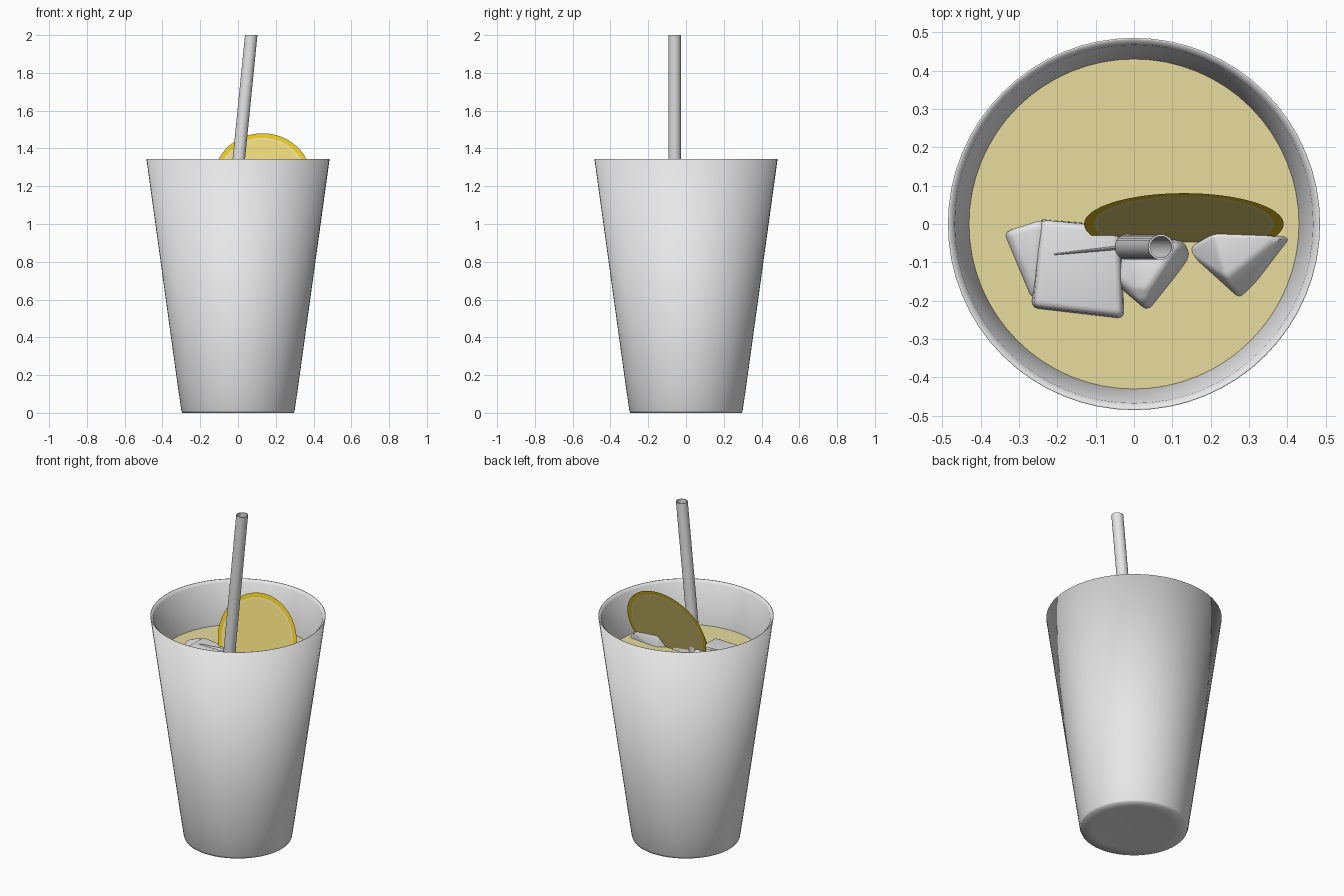
import bpy, bmesh, math
from mathutils import Vector, Matrix

cube = bpy.data.objects.get("Cube")
if cube:
    bpy.data.objects.remove(cube, do_unlink=True)


def material(name, r, g, b):
    m = bpy.data.materials.new(name)
    m.use_nodes = True
    m.diffuse_color = (r, g, b, 1)
    m.node_tree.nodes["Principled BSDF"].inputs["Base Color"].default_value = (r, g, b, 1)
    return m


CUP = material("cup white", 0.8, 0.8, 0.8)
STRAW = material("straw white", 0.78, 0.78, 0.78)
ICE = material("ice white", 0.82, 0.82, 0.82)
DRINK = material("lemonade", 0.8, 0.72, 0.34)
RIND = material("lemon rind", 0.84, 0.6, 0.02)
PITH = material("lemon pith", 0.88, 0.83, 0.5)
FLESH = material("lemon flesh", 0.84, 0.7, 0.2)


def finish(name, bm, *mats, angle=None):
    mesh = bpy.data.meshes.new(name)
    bm.to_mesh(mesh)
    bm.free()
    obj = bpy.data.objects.new(name, mesh)
    bpy.context.collection.objects.link(obj)
    for m in mats:
        mesh.materials.append(m)
    if angle is not None:
        bpy.ops.object.select_all(action="DESELECT")
        obj.select_set(True)
        bpy.context.view_layer.objects.active = obj
        bpy.ops.object.shade_smooth_by_angle(angle=math.radians(angle))
    return obj


def lathe(profile, steps=64):
    """Spin an (r, z) profile about the z axis."""
    bm = bmesh.new()
    verts = [bm.verts.new((r, 0, z)) for r, z in profile]
    edges = [bm.edges.new(pair) for pair in zip(verts, verts[1:])]
    bmesh.ops.spin(bm, geom=verts + edges, cent=(0, 0, 0), axis=(0, 0, 1),
                   angle=math.tau, steps=steps, use_duplicate=False)
    bmesh.ops.remove_doubles(bm, verts=bm.verts, dist=0.0005)
    bmesh.ops.recalc_face_normals(bm, faces=bm.faces)
    return bm


# Cup: one closed wall, with a softly shaded foot and a thin lip
cup_profile = [(0, 0.004), (0.23, 0.004), (0.295, 0), (0.3, 0.012), (0.32, 0.15),
               (0.485, 1.345), (0.481, 1.345), (0.467, 1.33), (0.43, 1.09),
               (0.28, 0.04), (0, 0.04)]
finish("cup", lathe(cup_profile), CUP, angle=100)

# Drink filling the cup
finish("drink", lathe([(0, 0.05), (0.275, 0.05), (0.432, 1.09), (0, 1.09)]), DRINK, angle=30)

# Straw: hollow tube leaning sideways, with level ends
straw = lathe([(0.033, 0.05), (0.033, 2), (0.028, 2), (0.028, 0.05), (0.033, 0.05)], 24)
for v in straw.verts:
    v.co += Vector((0.07 + 0.1 * (v.co.z - 2), -0.06, 0))
finish("straw", straw, STRAW, angle=40)

# Lemon slice: a flat disc of flesh, pith and rind, leaning back
slice_bm = lathe([(0, 0), (0.227, 0), (0.234, 0), (0.26, 0)])
for f in slice_bm.faces:
    r = f.calc_center_median().length
    f.material_index = 0 if r < 0.226 else 1 if r < 0.234 else 2
lean = Matrix.Rotation(math.radians(72), 4, "X")
slice_bm.transform(Matrix.Translation((0.13, 0, 1.233)) @ lean)
finish("lemon_slice", slice_bm, FLESH, PITH, RIND)


# Ice: convex lumps with rounded edges, floating at the surface
def ice(name, top, waterline, width=0.016):
    bm = bmesh.new()
    for x, y, z in top:
        bm.verts.new((x, y, z))
    for x, y in waterline:
        bm.verts.new((x, y, 1.07))
        bm.verts.new((x, y, 0.98))
    hull = bmesh.ops.convex_hull(bm, input=bm.verts)
    loose = [v for v in set(hull["geom_interior"]) if isinstance(v, bmesh.types.BMVert)]
    bmesh.ops.delete(bm, geom=loose, context="VERTS")
    bmesh.ops.dissolve_limit(bm, angle_limit=0.1, verts=bm.verts, edges=bm.edges)
    bmesh.ops.bevel(bm, geom=list(bm.edges), offset=width, segments=3,
                    profile=0.5, affect="EDGES", clamp_overlap=True)
    bmesh.ops.recalc_face_normals(bm, faces=bm.faces)
    finish(name, bm, ICE, angle=60)


ice("ice_far_left", [(-0.33, -0.02, 1.12), (-0.24, 0.01, 1.15), (-0.26, -0.19, 1.11)],
    [(-0.345, -0.02), (-0.23, 0.02), (-0.16, -0.1), (-0.27, -0.205)])
ice("ice_left", [(-0.24, 0.01, 1.15), (-0.04, -0.01, 1.14), (-0.03, -0.24, 1.13), (-0.26, -0.215, 1.14)],
    [(-0.25, 0.015), (-0.03, -0.005), (-0.025, -0.25), (-0.27, -0.22)])
ice("ice_sliver", [(-0.22, -0.08, 1.152), (-0.03, -0.06, 1.158)],
    [(-0.22, -0.095), (-0.22, -0.07), (-0.03, -0.085), (-0.03, -0.04)], 0.006)
ice("ice_middle", [(0, -0.04, 1.14), (0.115, -0.05, 1.17), (0.02, -0.2, 1.16), (-0.05, -0.14, 1.12)],
    [(-0.065, -0.145), (-0.01, -0.03), (0.13, -0.04), (0.155, -0.09), (0.04, -0.235)])
ice("ice_right", [(0.21, -0.025, 1.16), (0.38, -0.03, 1.14), (0.24, -0.14, 1.15)],
    [(0.13, -0.07), (0.21, -0.015), (0.415, -0.04), (0.285, -0.21)])
